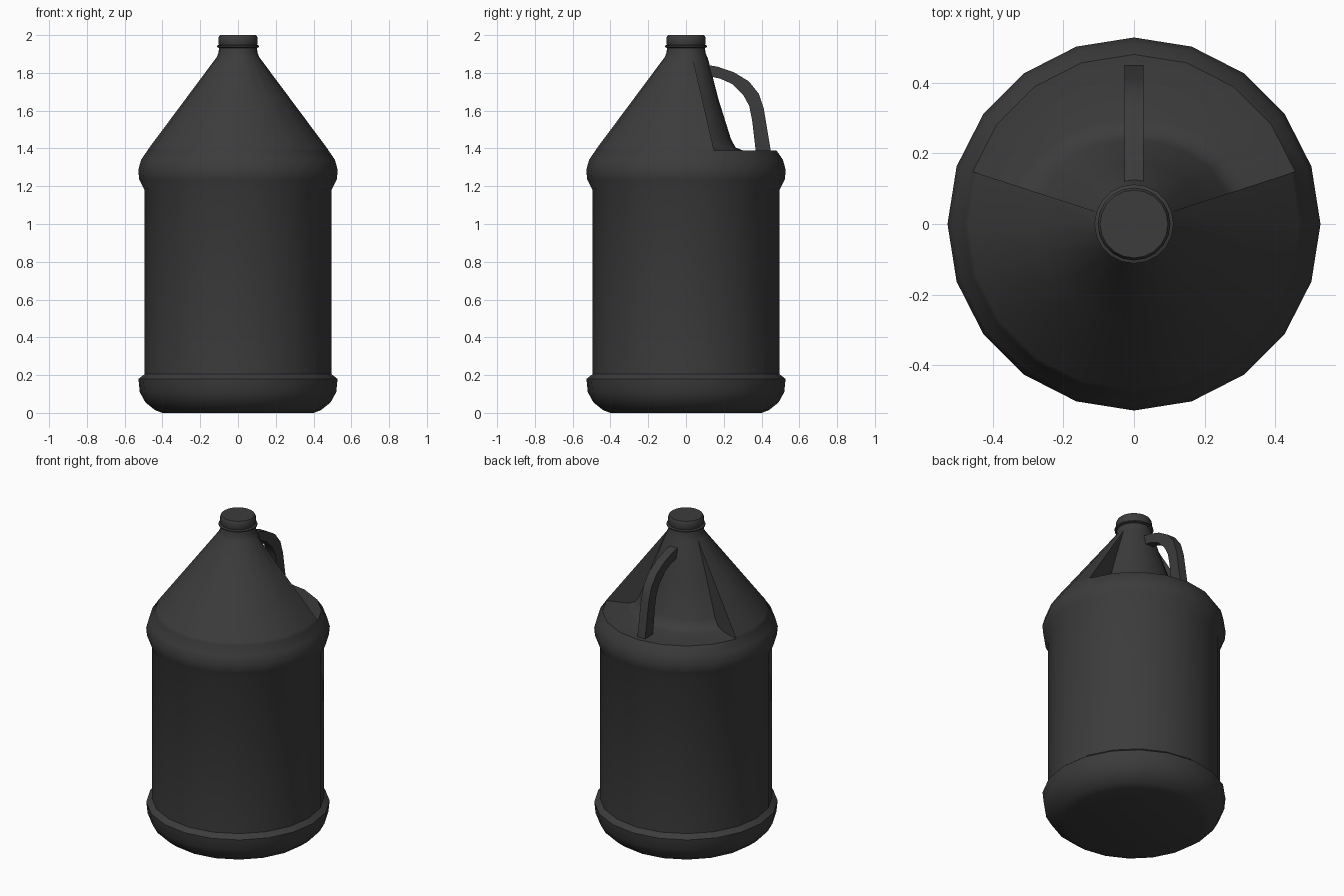
import bpy, bmesh, math

cube = bpy.data.objects.get("Cube")
if cube:
    bpy.data.objects.remove(cube, do_unlink=True)

SIDES = 20
charcoal = bpy.data.materials.new("charcoal plastic")
charcoal.use_nodes = True
color = (0.045, 0.045, 0.045, 1)
charcoal.diffuse_color = color
charcoal.node_tree.nodes["Principled BSDF"].inputs["Base Color"].default_value = color


def finish(name, bm, angle):
    bmesh.ops.remove_doubles(bm, verts=bm.verts, dist=0.0005)
    bmesh.ops.recalc_face_normals(bm, faces=bm.faces)
    mesh = bpy.data.meshes.new(name)
    bm.to_mesh(mesh)
    bm.free()
    obj = bpy.data.objects.new(name, mesh)
    bpy.context.collection.objects.link(obj)
    mesh.materials.append(charcoal)
    bpy.ops.object.select_all(action='DESELECT')
    obj.select_set(True)
    bpy.context.view_layer.objects.active = obj
    bpy.ops.object.shade_smooth_by_angle(angle=math.radians(angle))
    return obj


def loft(name, columns, angle):
    """Skin a closed loop of (turn, profile) columns and cap both ends."""
    bm = bmesh.new()
    grid = [[bm.verts.new((r * math.cos(a), r * math.sin(a), z)) for r, z in prof]
            for a, prof in columns]
    for i, col in enumerate(grid):
        nxt = grid[(i + 1) % len(grid)]
        for j in range(len(col) - 1):
            bm.faces.new((col[j], nxt[j], nxt[j + 1], col[j + 1]))
    bm.faces.new([c[0] for c in reversed(grid)])
    bm.faces.new([c[-1] for c in grid])
    bmesh.ops.dissolve_degenerate(bm, dist=0.0005, edges=bm.edges)
    return finish(name, bm, angle)


def turn(i):
    return i * math.tau / SIDES


def cone(z):
    return 0.48 + (z - 1.39) * (0.115 - 0.48) / (1.88 - 1.39)


# Jug body: full cone at the front, scooped cone with a flat shelf at the back
lower = [(0.40, 0), (0.44, 0.015), (0.49, 0.055), (0.52, 0.11), (0.527, 0.18),
         (0.495, 0.205), (0.495, 1.18), (0.523, 1.235), (0.528, 1.285),
         (0.513, 1.34), (0.48, 1.388)]
upper = [(0.115, 1.88), (0.103, 1.905), (0.1, 1.94)]
scoop = [(0.30, 1.39), (0.262, 1.405), (0.238, 1.45), (0.172, 1.66)]


def front_profile():
    return lower + [(cone(z), z) for _, z in scoop] + upper


def back_profile(a):
    widen = 1 + 0.18 * math.cos(a) ** 2
    return lower + [(min(r * widen, cone(z)), z) for r, z in scoop] + upper


columns = [(turn(i), back_profile(turn(i))) for i in range(1, 10)]
columns += [(turn(i), front_profile()) for i in range(9, SIDES + 2)]
loft("jug_body", columns, 50)

# Neck ring and screw cap
ring = [(0.1, 1.932), (0.112, 1.937), (0.112, 1.944), (0.1, 1.949)]
cap = [(0.1, 1.945), (0.103, 1.953), (0.103, 1.988), (0.096, 2.0)]
for name, prof in (("neck_ring", ring), ("cap", cap)):
    loft(name, [(turn(i), prof) for i in range(SIDES)], 35)

# Carrying handle: curved side outline extruded across its width
outer = [(0.10, 1.845), (0.17, 1.832), (0.254, 1.803), (0.333, 1.755),
         (0.385, 1.69), (0.412, 1.61), (0.45, 1.38)]
inner = [(0.10, 1.787), (0.18, 1.77), (0.243, 1.742), (0.302, 1.685),
         (0.335, 1.625), (0.35, 1.55), (0.37, 1.38)]
bm = bmesh.new()
rows = [[bm.verts.new((x, y, z)) for x, (y, z) in
         ((-0.027, o), (0.027, o), (0.027, n), (-0.027, n))]
        for o, n in zip(outer, inner)]
for a, b in zip(rows, rows[1:]):
    for k in range(4):
        m = (k + 1) % 4
        bm.faces.new((a[k], a[m], b[m], b[k]))
bm.faces.new(rows[0])
bm.faces.new(rows[-1])
finish("handle", bm, 35)
